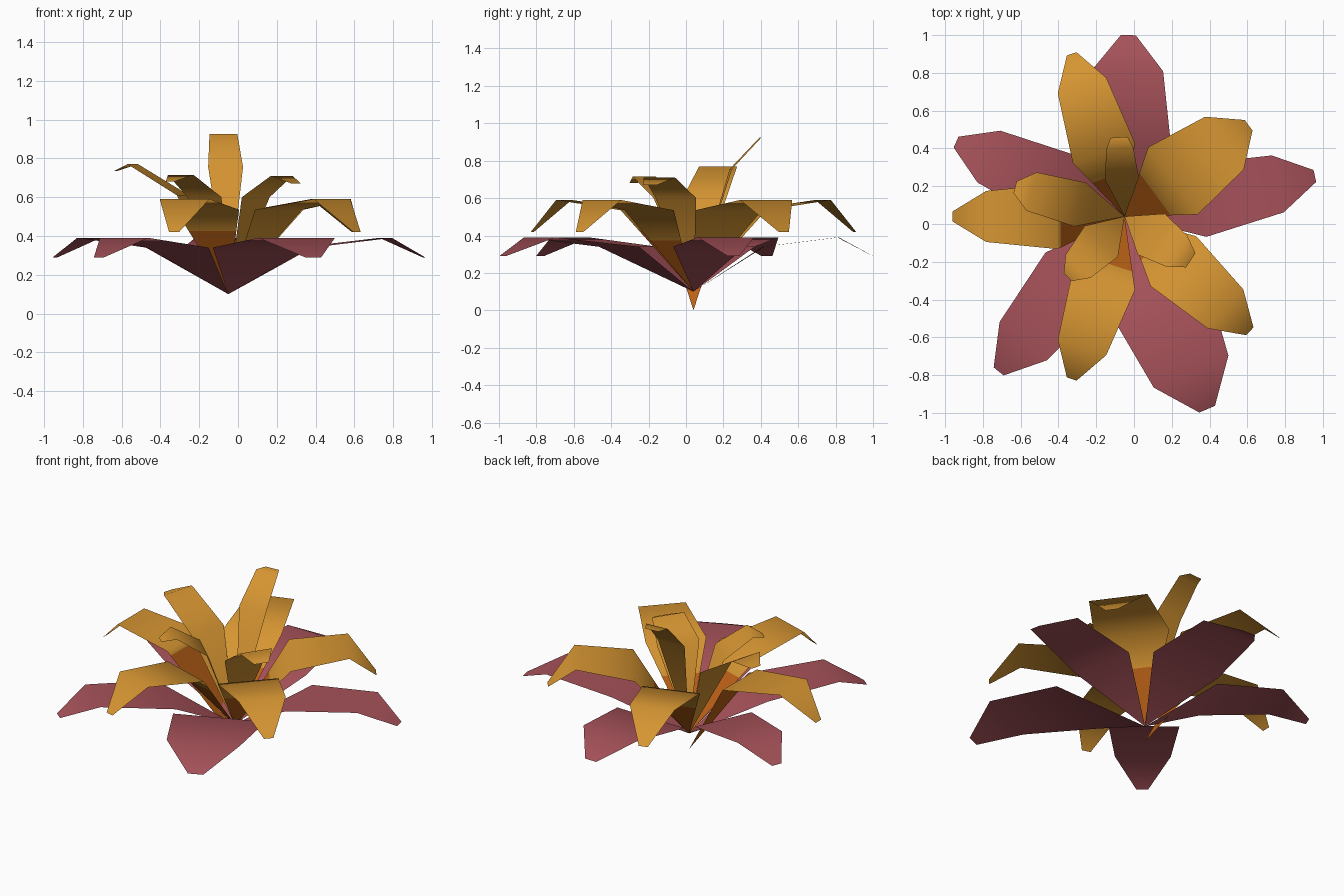
import bpy, bmesh, math
from mathutils import Vector

if "Cube" in bpy.data.objects:
    bpy.data.objects.remove(bpy.data.objects["Cube"])

CX, CY = -0.05, 0.04          # shared root of all petals


def material(name, rgb):
    m = bpy.data.materials.new(name)
    m.diffuse_color = (*rgb, 1)
    m.use_nodes = True
    m.node_tree.nodes["Principled BSDF"].inputs["Base Color"].default_value = m.diffuse_color
    return m


RED = material("dusty_red", (0.38, 0.084, 0.10))
ORANGE = material("orange", (0.67, 0.30, 0.032))
BURNT = material("burnt_orange", (0.50, 0.12, 0.008))


def petal(name, angle, root_z, stations, mats, root_faces=0):
    """Bent strip from a pointed root; stations are (radius, half width, z)."""
    a = math.radians(angle)
    out = Vector((math.cos(a), math.sin(a), 0))
    side = Vector((-math.sin(a), math.cos(a), 0))
    c = Vector((CX, CY, 0))
    bm = bmesh.new()
    row = [bm.verts.new(c + Vector((0, 0, root_z)))]
    for i, (r, w, z) in enumerate(stations):
        p = c + out * r + Vector((0, 0, z))
        new = [bm.verts.new(p - side * w), bm.verts.new(p + side * w)]
        f = bm.faces.new(row[:1] + new + row[1:])
        f.smooth = True
        f.material_index = 1 if i < root_faces else 0
        row = new
    me = bpy.data.meshes.new(name)
    bm.to_mesh(me)
    bm.free()
    for m in mats:
        me.materials.append(m)
    ob = bpy.data.objects.new(name, me)
    bpy.context.collection.objects.link(ob)


# low red petals: angle, length, mid half width
for i, (ang, L, w) in enumerate([(88.8, 0.96, 0.188), (12, 1.03, 0.154), (-66.8, 1.11, 0.215),
                                 (230.9, 1.057, 0.161), (156.2, 0.975, 0.15)]):
    petal(f"red_petal_{i+1}", ang, 0.10,
          [(0.39 * L, w * 1.27, 0.34), (0.805 * L, w, 0.39), (L, w * 0.21, 0.29)], [RED])

# middle orange petals with burnt roots: angle, length, mid half width, root z, burnt share
for i, (ang, L, w, z0, f) in enumerate([(108, 0.905, 0.135, 0.10, 0.63), (36.3, 0.815, 0.173, 0.10, 0.63),
                                        (-42.5, 0.90, 0.14, 0.10, 0.63), (252, 0.905, 0.135, 0.10, 0.75),
                                        (180, 0.91, 0.135, 0.0, 0.95)]):
    r1, w1, z1 = 0.39 * L, w * 1.28, 0.535
    petal(f"middle_petal_{i+1}", ang, z0,
          [(r1 * f, w1 * f, z0 + (z1 - z0) * f), (r1, w1, z1),
           (0.805 * L, w, 0.59), (L, w * 0.2, 0.42)], [ORANGE, BURNT], 1)

# upright inner petals, each bent differently
inner = [
    (165, [(0.243, 0.12, 0.61), (0.51, 0.105, 0.77), (0.60, 0.032, 0.735)]),
    (94, [(0.20, 0.09, 0.755), (0.36, 0.072, 0.925), (0.42, 0.045, 0.925)]),
    (-33.5, [(0.17, 0.13, 0.60), (0.33, 0.10, 0.71), (0.42, 0.045, 0.67)]),
    (227, [(0.18, 0.12, 0.60), (0.36, 0.09, 0.715), (0.44, 0.03, 0.68)]),
]
for i, (ang, st) in enumerate(inner):
    petal(f"inner_petal_{i+1}", ang, 0.10, st, [ORANGE])
